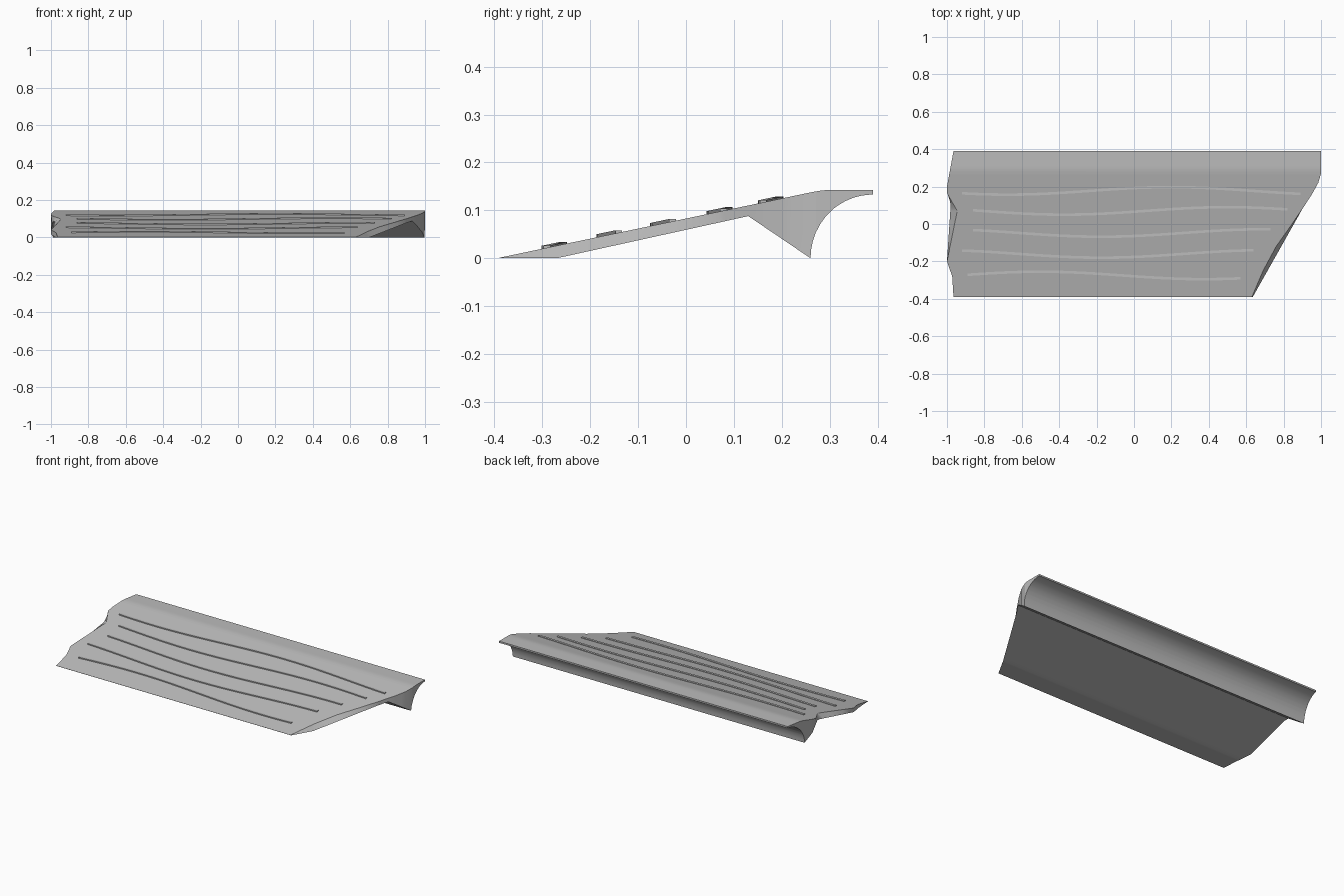
import bpy, bmesh, math

if "Cube" in bpy.data.objects:
    bpy.data.objects.remove(bpy.data.objects["Cube"])

grey = bpy.data.materials.new("plain grey")
grey.diffuse_color = (0.5, 0.5, 0.5, 1)
grey.use_nodes = True
grey.node_tree.nodes["Principled BSDF"].inputs["Base Color"].default_value = grey.diffuse_color


def lerp(pts, y):
    """Piecewise linear lookup in a list of (y, value) pairs."""
    for (a, va), (b, vb) in zip(pts, pts[1:]):
        if y <= b:
            return va + (vb - va) * max(0, y - a) / (b - a)
    return pts[-1][1]


def finish(name, bm):
    bmesh.ops.recalc_face_normals(bm, faces=bm.faces[:])
    me = bpy.data.meshes.new(name)
    bm.to_mesh(me)
    bm.free()
    ob = bpy.data.objects.new(name, me)
    bpy.context.collection.objects.link(ob)
    me.materials.append(grey)
    bpy.ops.object.select_all(action='DESELECT')
    ob.select_set(True)
    bpy.context.view_layer.objects.active = ob
    bpy.ops.object.shade_smooth_by_angle(angle=math.radians(30))
    return ob


def loft(name, rings):
    """Skin four-cornered rings and cap both ends."""
    bm = bmesh.new()
    rows = [[bm.verts.new(p) for p in r] for r in rings]
    for a, b in zip(rows, rows[1:]):
        for i in range(4):
            j = (i + 1) % 4
            bm.faces.new((a[i], a[j], b[j], b[i]))
    bm.faces.new(rows[0])
    bm.faces.new(rows[-1])
    return finish(name, bm)


# Side profile: sloping deck with a level rear lip
TOP = [(-.39, .001), (.265, .1385), (.28, .141), (.295, .1425), (.31, .143), (.39, .143)]


def underside(y):
    if y <= .13:
        return max(0, (y + .27) * .22)
    if y <= .26:
        return .088 * (.26 - y) / .13
    return .133 * math.sqrt(max(0, 1 - ((.39 - y) / .13) ** 2))


# Plan outline of the left and right ends, upper and lower edges
LEFT_TOP = [(-.39, -.965), (-.28, -.972), (-.2, -1), (.07, -.945), (.165, -1), (.2, -1), (.39, -.965)]
LEFT_LOW = [(-.39, -.965), (-.28, -.972), (-.2, -1), (.1, -.98), (.2, -1), (.39, -.965)]
RIGHT_LOW = [(-.39, .635), (.08, .9), (.16, .952), (.22, .985), (.27, 1), (.39, 1)]
RIGHT_TOP = [(-.39, .63), (-.25, .69), (-.12, .76), (0, .845), (.08, .9), (.16, .952),
             (.22, .985), (.27, 1), (.39, 1)]

# Deck slab with the curved fin along its rear underside
stations = {y for t in (TOP, LEFT_TOP, LEFT_LOW, RIGHT_LOW, RIGHT_TOP) for y, _ in t}
stations |= {-.27, .13, .26}
stations |= {round(.39 - .13 * math.cos(math.radians(a)), 4) for a in range(8, 90, 8)}
loft("deck_and_fin", [
    [(lerp(LEFT_TOP, y), y, lerp(TOP, y)), (lerp(RIGHT_TOP, y), y, lerp(TOP, y)),
     (lerp(RIGHT_LOW, y), y, underside(y)), (lerp(LEFT_LOW, y), y, underside(y))]
    for y in sorted(stations)])

# Wavy raised grip ridges: centre y, start x, end x, x of wave crest
RIDGES = [(.177, -.92, .89, .2), (.07, -.86, .82, .5), (-.048, -.86, .73, .7),
          (-.16, -.92, .64, .7), (-.275, -.89, .57, -.5)]
for n, (yc, x0, x1, crest) in enumerate(RIDGES):
    rings = []
    for i in range(41):
        x = x0 + (x1 - x0) * i / 40
        y = yc + .02 * math.cos(2 * math.pi * (x - crest) / 1.75)
        z, w = lerp(TOP, y), .007
        rings.append([(x, y - w, z - .005), (x, y + w, z - .005),
                      (x, y + w, z + .005), (x, y - w, z + .005)])
    loft(f"grip_ridge_{n + 1}", rings)
